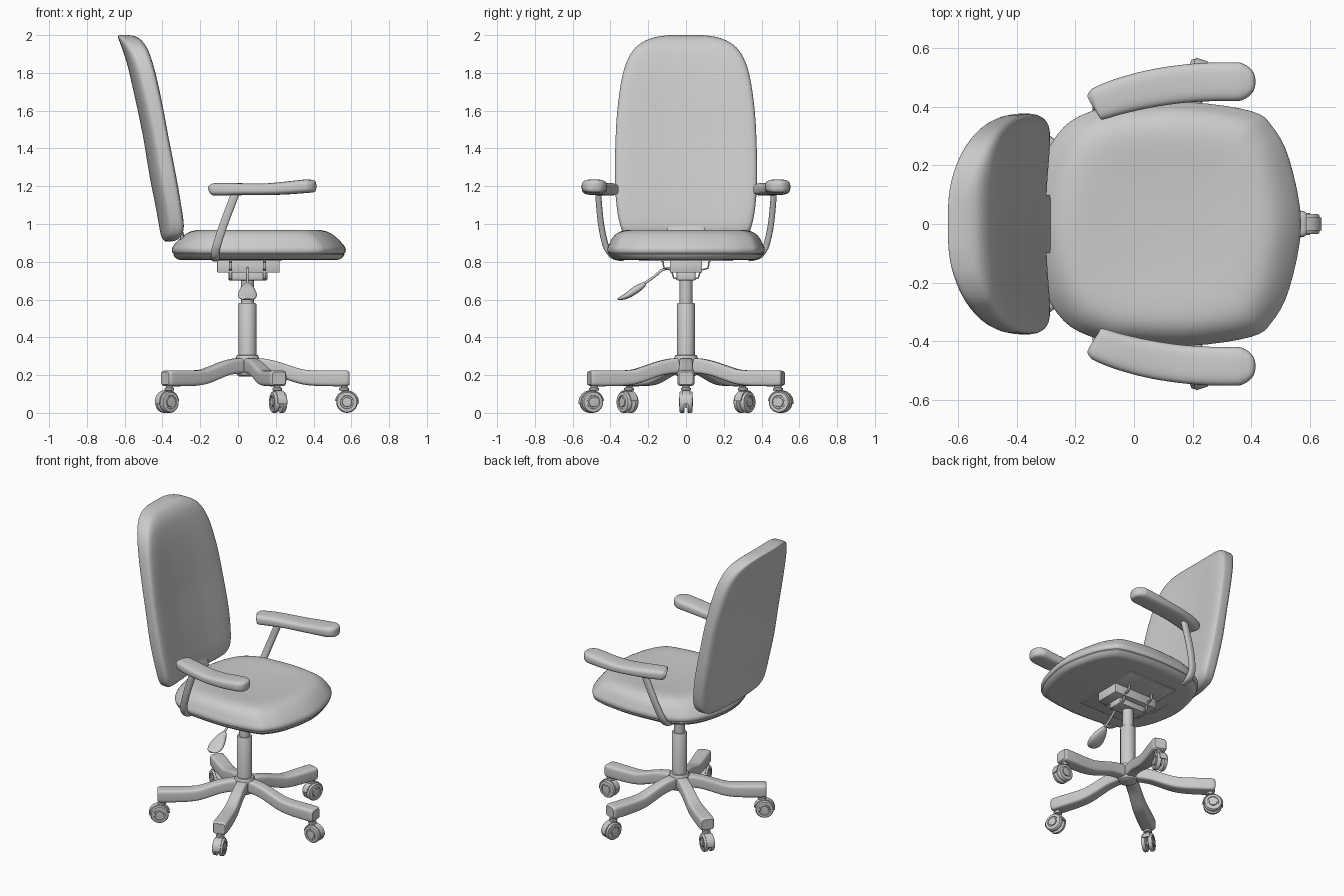
import bpy, bmesh, math
from math import sin, cos, pi, radians
from mathutils import Vector, Matrix

if "Cube" in bpy.data.objects:
    bpy.data.objects.remove(bpy.data.objects["Cube"])


def finish(name, bm, mat=Matrix(), angle=40):
    bmesh.ops.recalc_face_normals(bm, faces=bm.faces)
    me = bpy.data.meshes.new(name)
    bm.to_mesh(me)
    bm.free()
    me.transform(mat)
    ob = bpy.data.objects.new(name, me)
    bpy.context.collection.objects.link(ob)
    bpy.ops.object.select_all(action='DESELECT')
    ob.select_set(True)
    bpy.context.view_layer.objects.active = ob
    bpy.ops.object.shade_smooth_by_angle(angle=radians(angle))
    return ob


def loft(name, rings, mat=Matrix(), angle=40):
    bm = bmesh.new()
    vs = [[bm.verts.new(p) for p in r] for r in rings]
    n = len(vs[0])
    for a, b in zip(vs, vs[1:]):
        for i in range(n):
            bm.faces.new((a[i], a[(i + 1) % n], b[(i + 1) % n], b[i]))
    bm.faces.new(vs[0])
    bm.faces.new(vs[-1])
    return finish(name, bm, mat, angle)


def spline(pts, n=4, closed=False):
    """Catmull-Rom interpolation of points with any number of components."""
    P, out, m = [Vector(p) for p in pts], [], len(pts)
    get = (lambda i: P[i % m]) if closed else (lambda i: P[max(0, min(m - 1, i))])
    for i in range(m if closed else m - 1):
        a, b, c, d = (get(i + k) for k in (-1, 0, 1, 2))
        for j in range(n):
            t = j / n
            out.append(0.5 * (2 * b + (c - a) * t + (2 * a - 5 * b + 4 * c - d) * t ** 2
                              + (3 * b - a - 3 * c + d) * t ** 3))
    return out if closed else out + [P[-1]]


def section(a, b, e, n):
    f = lambda v: math.copysign(abs(v) ** (2 / e), v)
    return [(a * f(cos(2 * pi * (i + .5) / n)), b * f(sin(2 * pi * (i + .5) / n))) for i in range(n)]


def sweep(name, stations, ref, e=4, n=24, sub=4, mat=Matrix()):
    """stations: x, y, z, half size across, half size along ref."""
    st = spline(stations, sub)
    pos = [Vector(s[:3]) for s in st]
    rings = []
    for i, s in enumerate(st):
        t = (pos[min(i + 1, len(st) - 1)] - pos[max(i - 1, 0)]).normalized()
        side = t.cross(Vector(ref)).normalized()
        up = side.cross(t)
        rings.append([pos[i] + side * u + up * v for u, v in section(s[3], s[4], e, n)])
    return loft(name, rings, mat)


def box(name, lo, hi, bevel=0.005, mat=Matrix()):
    bm = bmesh.new()
    bmesh.ops.create_cube(bm, size=1)
    for v in bm.verts:
        v.co = [l + (c + .5) * (h - l) for l, c, h in zip(lo, v.co, hi)]
    bmesh.ops.bevel(bm, geom=bm.edges[:], offset=bevel, segments=2, affect='EDGES', profile=.5)
    return finish(name, bm, mat)


def lathe(name, profile, mat=Matrix(), n=32):
    return loft(name, [[(r * cos(2 * pi * i / n), r * sin(2 * pi * i / n), z) for i in range(n)]
                       for r, z in profile], mat)


CX = 0.05   # column axis

# Seat: outline mirrored in y, stacked at scaled levels
half = [(.53, .22), (.47, .335), (.40, .385), (.2, .415), (0, .41), (-.13, .39), (-.24, .33), (-.315, .2)]
outline = spline([(.57, 0)] + half + [(-.35, 0)] + [(x, -y) for x, y in half[::-1]], 4, True)
SX = 0.11


def seat_ring(z, kx, ky):
    return [(SX + (p[0] - SX) * kx, p[1] * ky, z) for p in outline]


loft("seat_cushion", [seat_ring(*s) for s in spline([
    (.843, .975, .975), (.85, .995, .995), (.87, 1, 1), (.895, .965, .975), (.93, .89, .93), (.955, .81, .86),
    (.967, .72, .77), (.969, .6, .64), (.964, .42, .45), (.96, .2, .2), (.959, .03, .03)], 3)])
loft("seat_shell", [seat_ring(*s) for s in [
    (.81, .9, .86), (.812, .93, .9), (.825, .97, .95), (.838, .985, .985), (.846, .98, .98)]])

# Backrest: horizontal slices with height, front x, rear x, half width
back = spline([
    (.908, -.345, -.385, .24), (.915, -.315, -.395, .275), (.94, -.285, -.41, .32), (.99, -.27, -.42, .348),
    (1.1, -.283, -.44, .368), (1.25, -.308, -.47, .377), (1.45, -.348, -.503, .373), (1.6, -.376, -.533, .364),
    (1.75, -.408, -.566, .344), (1.85, -.435, -.59, .318), (1.92, -.462, -.612, .28), (1.96, -.49, -.626, .235),
    (1.985, -.52, -.635, .18), (1.996, -.55, -.635, .125), (2.0, -.58, -.625, .08)], 3)
rings = []
for z, f, b, w in back:
    t, bow = (f - b) / 2, .26
    r = []
    for u, y in section(1, w, 4.5, 64):
        front = (f - bow * (w * w - y * y)) if u > 0 else b + bow * y * y
        mid = (f + b) / 2 - bow * w * w / 2 + bow * y * y
        r.append((mid + (front - mid) * abs(u), y, z))
    rings.append(r)
loft("backrest", rings, angle=50)
sweep("back_bracket", [(-.2, 0, .82, .1, .012), (-.28, 0, .86, .1, .012), (-.3, 0, .95, .1, .012),
                       (-.35, 0, 1.1, .1, .012)], (-.7, 0, .7), 6)

# Arm pads and their supports, both sides
for s, side in ((-1, "right"), (1, "left")):
    pad = [(-.136, .405, 1.181, .04, .02), (-.132, .407, 1.182, .05, .028), (-.118, .412, 1.183, .057, .033),
           (-.05, .436, 1.184, .061, .034), (.05, .461, 1.184, .064, .031), (.15, .477, 1.184, .065, .031),
           (.25, .485, 1.19, .066, .034), (.35, .486, 1.199, .066, .036), (.374, .486, 1.2, .061, .035),
           (.395, .486, 1.2, .048, .033), (.409, .486, 1.2, .03, .027), (.415, .486, 1.2, .008, .01)]
    sweep(side + "_arm_pad", [(x, y * s, z, a, b) for x, y, z, a, b in pad], (0, 0, 1), 3.2, 32)
    sup = [(-.01, .465, 1.175), (-.03, .462, 1.12), (-.075, .45, 1.0), (-.105, .432, .91), (-.118, .415, .865),
           (-.12, .385, .83), (-.12, .33, .818)]
    sweep(side + "_arm_support", [(x, y * s, z, .022, .016) for x, y, z in sup], (0, 1, 0), 3, 20)

# Tilt mechanism under the seat
box("mount_plate", (-.13, -.25, .803), (.23, .25, .815), .003)
box("mechanism_upper", (-.11, -.085, .742), (.22, .085, .806))
box("mechanism_lower", (-.05, -.05, .702), (.155, .05, .745))
wire = [(.13, .806), (.12, .798), (.115, .765), (.075, .755), (.065, .715)]
for x in (-.04, .14):
    path = wire + [(0, .704)] + [(-y, z) for y, z in wire[::-1]]
    sweep("mechanism_bracket", [(x, y, z, .004, .008) for y, z in path], (1, 0, 0), 4, 12, 2)
sweep("lever_rod", [(CX, y, z, .007, .007) for y, z in
                    ((-.06, .765), (-.12, .76), (-.17, .72), (-.25, .665))], (1, 0, 0), 2, 12)
sweep("lever_paddle", [(CX, -.215, .685, .008, .012), (CX, -.23, .675, .015, .023), (CX, -.265, .652, .02, .04),
                       (CX, -.31, .622, .016, .05), (CX, -.345, .607, .01, .038), (CX, -.362, .603, .004, .015)],
      (1, 0, 0), 2.5, 24)

# Gas column and hub
T = Matrix.Translation((CX, 0, 0))
lathe("column_outer", [(.047, .25), (.047, .575), (.043, .582), (.03, .582)], T)
lathe("column_inner", [(.034, .56), (.034, .72)], T)
lathe("base_hub", [(.04, .192), (.055, .2), (.063, .23), (.063, .29), (.056, .305), (.04, .308)], T)

# Five legs with twin-wheel casters
for i in range(5):
    M = T @ Matrix.Rotation(2 * pi * i / 5, 4, 'Z')
    leg = [(.02, .25, .036, .04), (.08, .248, .036, .04), (.15, .235, .037, .038), (.22, .212, .039, .038),
           (.29, .191, .042, .039), (.36, .184, .044, .041), (.44, .183, .046, .042), (.51, .183, .046, .042),
           (.53, .183, .044, .04), (.54, .183, .037, .034)]
    sweep("base_leg", [(r, 0, z, a, b) for r, z, a, b in leg], (0, 0, 1), 5, 24, 3, M)
    S = M @ Matrix.Translation((.512, 0, 0))
    lathe("caster_stem", [(.014, .085), (.014, .118), (.026, .12), (.026, .132), (.018, .134), (.018, .15)], S, 20)
    # Hood: arched cover over the wheels
    W = M @ Matrix.Translation((.527, 0, .057))
    arc = [radians(-8 + 14 * k) for k in range(14)]
    prof = [(.064 * cos(a), .062 * sin(a)) for a in arc] + [(.054 * cos(a), .054 * sin(a)) for a in arc[::-1]]
    loft("caster_hood", [[(x, y, z) for x, z in prof] for y in (-.022, .022)], W)
    box("caster_core", (-.03, -.006, -.03), (.03, .006, .055), .003, W)
    for s in (-1, 1):
        R = W @ Matrix.Rotation(-s * pi / 2, 4, 'X')
        lathe("caster_wheel", [(.05, .007), (.057, .011), (.057, .028), (.052, .034), (.036, .035), (.034, .031),
                               (.026, .031), (.024, .037), (.008, .038)], R, 28)
